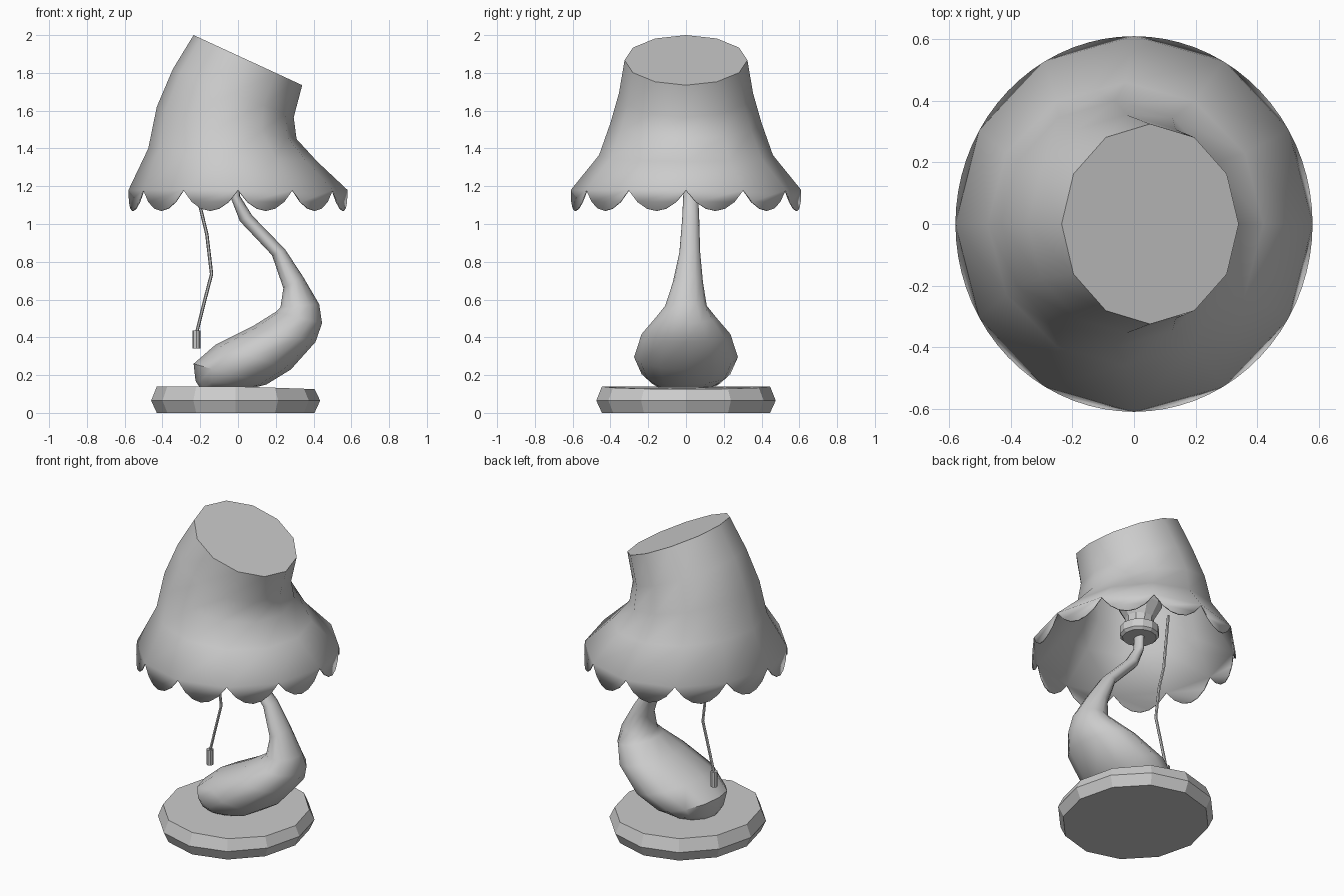
import bpy, math
from math import sin, cos, pi

if "Cube" in bpy.data.objects:
    bpy.data.objects.remove(bpy.data.objects["Cube"])


def make(name, verts, faces, angle=None):
    me = bpy.data.meshes.new(name)
    me.from_pydata(verts, [], faces)
    me.update()
    ob = bpy.data.objects.new(name, me)
    bpy.context.collection.objects.link(ob)
    bpy.ops.object.select_all(action='DESELECT')
    ob.select_set(True)
    bpy.context.view_layer.objects.active = ob
    if angle:
        bpy.ops.object.shade_smooth_by_angle(angle=math.radians(angle))
    return ob


def ring(lx, lz, rx, rz, hy, cy=0.0, n=12):
    """Ellipse given by its left and right ends in xz and its half depth in y."""
    return [((lx + rx) / 2 + (rx - lx) / 2 * cos(2 * pi * i / n),
             cy + hy * sin(2 * pi * i / n),
             (lz + rz) / 2 + (rz - lz) / 2 * cos(2 * pi * i / n)) for i in range(n)]


def loft(rings, bottom=True, top=True):
    n = len(rings[0])
    verts = [v for r in rings for v in r]
    faces = [(k * n + i, k * n + (i + 1) % n, (k + 1) * n + (i + 1) % n, (k + 1) * n + i)
             for k in range(len(rings) - 1) for i in range(n)]
    if bottom:
        faces.append(tuple(reversed(range(n))))
    if top:
        faces.append(tuple(range(len(verts) - n, len(verts))))
    return verts, faces


def turned(name, cx, cy, profile, n=12, angle=None):
    """Upright turned part from (radius, z) pairs."""
    return make(name, *loft([ring(cx - r, z, cx + r, z, r, cy, n) for r, z in profile]), angle)


# Base: twelve-sided disc with a ridge, top dipping slightly to the right
verts, faces = loft([ring(-.43, 0, .405, 0, .445), ring(-.46, .065, .435, .065, .475),
                     ring(-.43, .14, .405, .14, .445)])
verts = [(x, y, z - .035 * max(x, 0) if z > .1 else z) for x, y, z in verts]
make("base", verts, faces)

# Body: bulging foot that curls up into a thin stem
body = [(-.20, .13, .07, .13, .14), (-.225, .17, .11, .14, .18),
        (-.235, .26, .15, .15, .235), (-.12, .36, .28, .23, .275),
        (.08, .46, .41, .375, .235), (.20, .535, .445, .475, .16),
        (.225, .56, .43, .575, .11), (.24, .66, .345, .72, .08, .01),
        (.18, .835, .25, .865, .055, .02), (.01, 1.015, .075, 1.045, .045, .025),
        (-.035, 1.13, .01, 1.15, .04, .025), (-.045, 1.25, .005, 1.25, .035, .025)]
make("stem", *loft([ring(*b) for b in body]), 50)

# Socket and bulb inside the shade
turned("socket", -.02, .025, [(.1, 1.225), (.115, 1.24), (.115, 1.29), (.085, 1.305)])
turned("bulb", -.02, .025, [(.08, 1.30), (.085, 1.35), (.13, 1.43), (.13, 1.49),
                            (.09, 1.56), (.03, 1.59)], 10)

# Shade: tilted tube flaring to a level rim, with a scalloped edge
shade = [ring(-.58, 1.18, .58, 1.18, .61), ring(-.475, 1.40, .42, 1.33, .46),
         ring(-.43, 1.62, .31, 1.45, .40), ring(-.345, 1.82, .295, 1.565, .355),
         ring(-.235, 2.0, .34, 1.735, .325)]
verts, faces = loft(shade, bottom=False)
steps = 6
for i in range(12):
    flap = []
    for s in range(1, steps):
        t = s / steps
        a = 2 * pi * (i + t) / 12
        flap.append(len(verts))
        verts.append((.58 * cos(a), .61 * sin(a), 1.18 - .11 * sin(pi * t) ** .8))
    faces.append((i, *flap, (i + 1) % 12))
ob = make("shade", verts, faces, 45)
mod = ob.modifiers.new("thickness", 'SOLIDIFY')
mod.thickness = .008
mod.offset = -1

# Pull cord with its weight
cord = [(-.22, .42), (-.175, .60), (-.14, .735), (-.165, .945), (-.2, 1.09), (-.235, 1.45)]
make("pull_cord", *loft([ring(x - .009, z, x + .009, z, .009, .03, 6) for x, z in cord]), 40)
turned("cord_weight", -.22, .03, [(.021, .34), (.021, .437)], 8)
